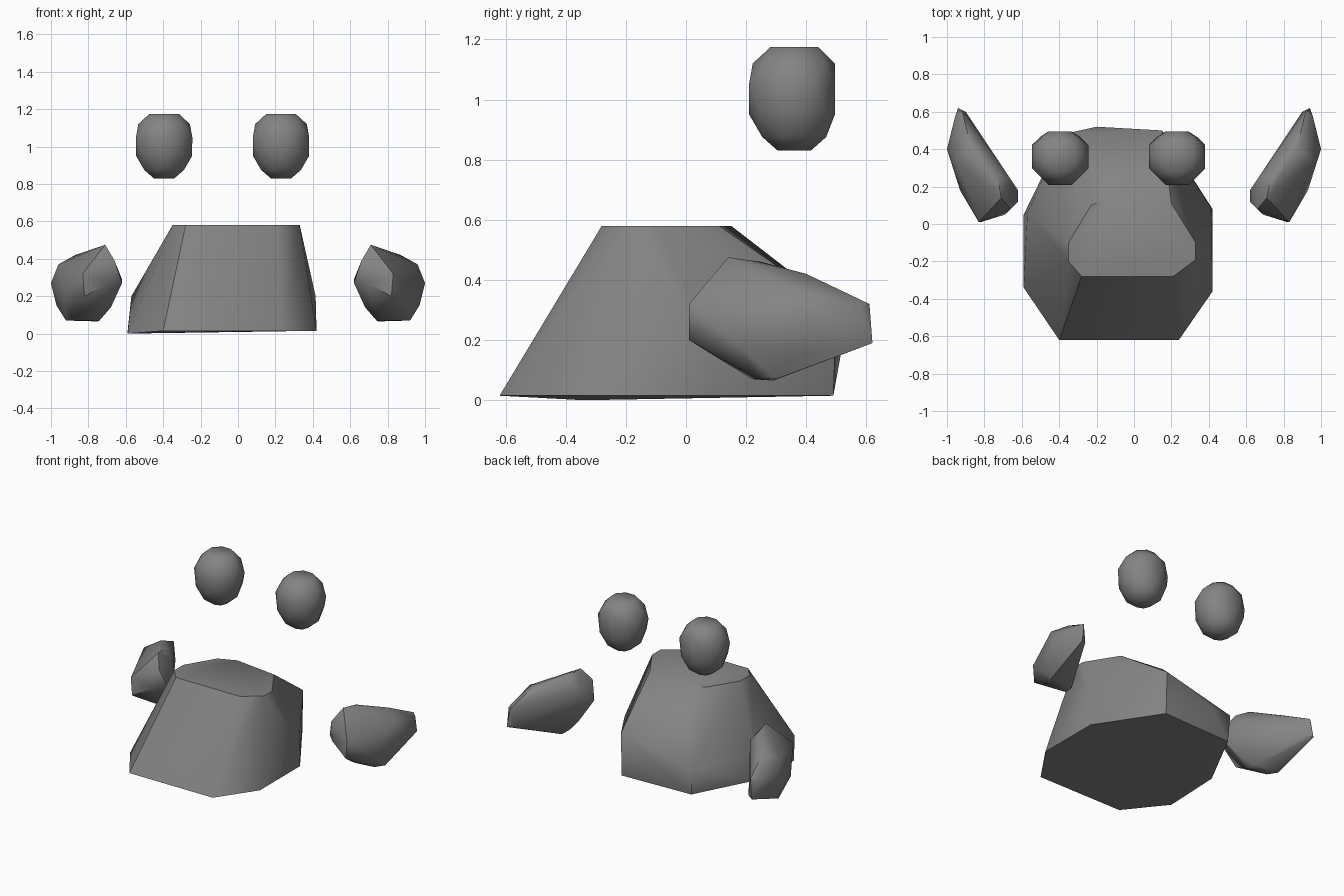
import bpy, bmesh, math

if "Cube" in bpy.data.objects:
    bpy.data.objects.remove(bpy.data.objects["Cube"])

grey = bpy.data.materials.new("mid grey")
grey.diffuse_color = (0.23, 0.23, 0.23, 1)
grey.use_nodes = True
grey.node_tree.nodes["Principled BSDF"].inputs["Base Color"].default_value = grey.diffuse_color


def hull(name, points, angle):
    """Faceted solid wrapped round a few corner points."""
    bm = bmesh.new()
    for p in points:
        bm.verts.new(p)
    res = bmesh.ops.convex_hull(bm, input=bm.verts[:])
    loose = [v for v in bm.verts if not v.link_faces]
    bmesh.ops.delete(bm, geom=loose, context='VERTS')
    bmesh.ops.dissolve_limit(bm, angle_limit=math.radians(2),
                             verts=bm.verts[:], edges=bm.edges[:])
    bmesh.ops.recalc_face_normals(bm, faces=bm.faces[:])
    me = bpy.data.meshes.new(name)
    bm.to_mesh(me)
    bm.free()
    me.materials.append(grey)
    ob = bpy.data.objects.new(name, me)
    bpy.context.collection.objects.link(ob)
    bpy.ops.object.select_all(action='DESELECT')
    ob.select_set(True)
    bpy.context.view_layer.objects.active = ob
    bpy.ops.object.shade_smooth_by_angle(angle=math.radians(angle))
    return ob


# Body: eight-sided base, bulging back, smaller flat top
base = [(-.40, -.62), (.24, -.62), (.42, -.36), (.42, .08),
        (.15, .49), (-.37, .47), (-.59, .05)]
top = [(-.28, -.28), (.21, -.28), (.33, -.19), (.33, -.10), (.20, .11),
       (-.11, .15), (-.23, .10), (-.35, -.10), (-.35, -.20)]
middle = [(.415, .08, .20), (.15, .50, .31), (-.20, .52, .18),
          (-.38, .48, .20), (-.57, .06, .20)]
hull("body", [(x, y, .015) for x, y in base] + [(-.59, -.34, 0)] + middle
     + [(x, y, .58) for x, y in top], 38)


# Floating eyes: stacked rings, flattened at the back
def eye(name, cx):
    rings = [(.83, .055), (.875, .115), (.95, .15), (1.05, .163),
             (1.12, .138), (1.175, .085)]
    pts = []
    for i, (z, r) in enumerate(rings):
        for k in range(8):
            a = math.tau * (k + .5 * (i % 2)) / 8
            pts.append((cx + r * math.cos(a),
                        min(.36 + r * math.sin(a), .495), z))
    hull(name, pts, 50)


eye("left_eye", -.395)
eye("right_eye", .23)

# Floating hands: blunt front, tapering to a tip at the back
hand = [(.92, .61, .32), (.94, .62, .19), (.90, .60, .20), (.955, .58, .31),
        (1.0, .40, .27), (.96, .34, .37), (.97, .36, .15),
        (.71, .14, .475), (.73, .25, .46), (.87, .40, .42),
        (.62, .12, .27), (.62, .18, .29), (.66, .24, .38), (.66, .08, .39),
        (.82, .01, .20), (.83, .01, .32), (.69, .05, .27), (.93, .18, .18),
        (.92, .30, .07), (.74, .22, .07), (.75, .29, .065), (.88, .24, .07),
        (.68, .21, .14)]
for name, s in (("left_hand", -1), ("right_hand", 1)):
    hull(name, [(s * x, y, z) for x, y, z in hand], 40)
